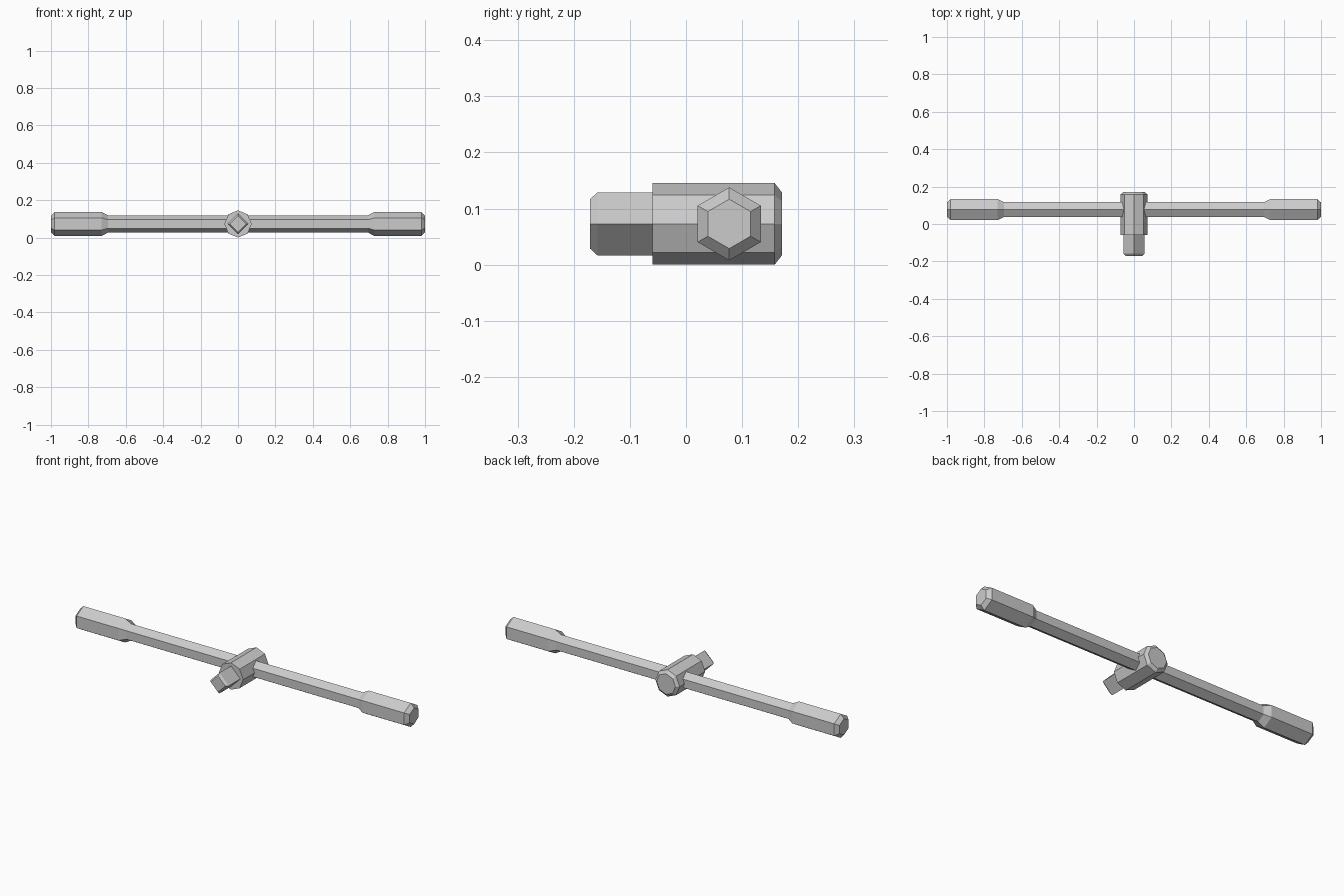
import bpy, bmesh
from math import cos, sin, pi

if "Cube" in bpy.data.objects:
    bpy.data.objects.remove(bpy.data.objects["Cube"])

CZ = 0.0727   # height of both axes
BAR_Y = 0.077  # depth of the bar axis


def prism(name, sides, profile, place):
    """Flat-sided lathe: profile is (position, radius), first corner points up."""
    bm = bmesh.new()
    rings = []
    for t, r in profile:
        angles = [2 * pi * i / sides for i in range(sides)]
        rings.append([bm.verts.new(place(t, r * sin(a), r * cos(a))) for a in angles])
    for a, b in zip(rings, rings[1:]):
        for i in range(sides):
            j = (i + 1) % sides
            bm.faces.new((a[i], a[j], b[j], b[i]))
    bm.faces.new(rings[0])
    bm.faces.new(rings[-1])
    bmesh.ops.recalc_face_normals(bm, faces=bm.faces)
    mesh = bpy.data.meshes.new(name)
    bm.to_mesh(mesh)
    bm.free()
    obj = bpy.data.objects.new(name, mesh)
    bpy.context.collection.objects.link(obj)
    return obj


def along_x(t, u, v):
    return (t, BAR_Y + u, CZ + v)


def along_y(t, u, v):
    return (u, t, CZ + v)


# Hexagonal sliding bar with thicker chamfered grips at both ends
half = [(0.695, 0.046), (0.73, 0.065), (0.98, 0.065), (1.0, 0.044)]
prism("sliding_bar", 6, [(-t, r) for t, r in reversed(half)] + half, along_x)

# Octagonal head, chamfered at the back
prism("head", 8, [(-0.06, 0.0727), (0.158, 0.0727), (0.171, 0.056)], along_y)

# Square drive standing on its corner, chamfered at the front
prism("square_drive", 4, [(-0.171, 0.044), (-0.158, 0.056), (-0.055, 0.056)], along_y)
